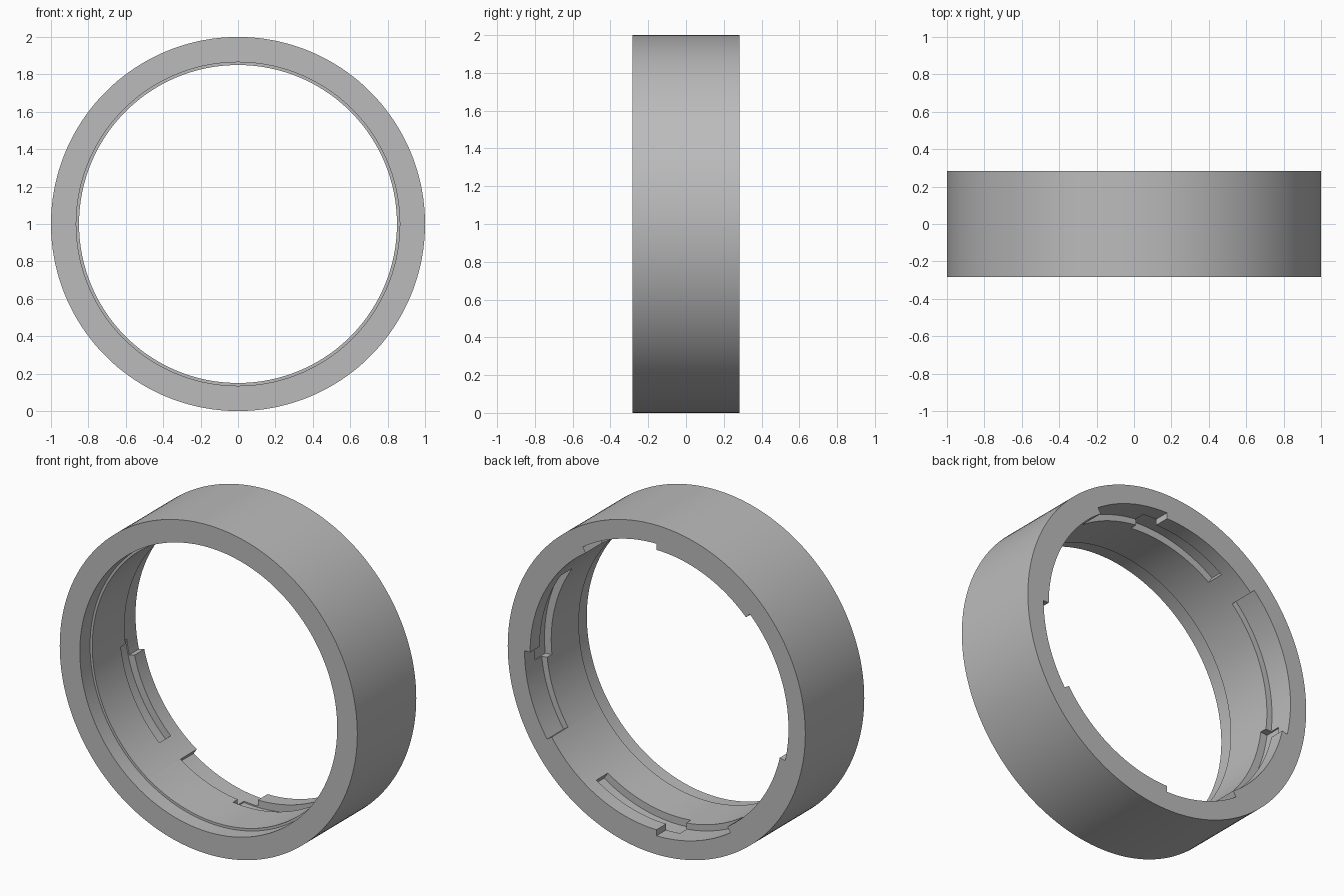
import bpy, bmesh
from math import radians, cos, sin

old = bpy.data.objects.get("Cube")
if old:
    bpy.data.objects.remove(old, do_unlink=True)

grey = bpy.data.materials.new("plain_grey")
grey.use_nodes = True
colour = (0.5, 0.5, 0.5, 1)
grey.diffuse_color = colour
grey.node_tree.nodes["Principled BSDF"].inputs["Base Color"].default_value = colour

HALF = 0.283     # half of the ring's width
BORE = 0.85
LIP = 0.19       # inner side of the locking lips


def sweep(name, profile, start=0, end=360, step=2):
    """Turn a closed (radius, y) profile about the ring's axis."""
    bm = bmesh.new()
    full = end - start == 360
    count = max(2, round((end - start) / step))
    rows = []
    for i in range(count if full else count + 1):
        a = radians(start + (end - start) * i / count)
        rows.append([bm.verts.new((r * cos(a), y, 1 + r * sin(a))) for r, y in profile])
    n = len(profile)
    for i in range(count):
        a, b = rows[i], rows[(i + 1) % len(rows)]
        for j in range(n):
            k = (j + 1) % n
            bm.faces.new((a[j], a[k], b[k], b[j]))
    if not full:
        bm.faces.new(rows[0])
        bm.faces.new(rows[-1])
    bmesh.ops.recalc_face_normals(bm, faces=bm.faces)
    mesh = bpy.data.meshes.new(name)
    bm.to_mesh(mesh)
    bm.free()
    mesh.materials.append(grey)
    obj = bpy.data.objects.new(name, mesh)
    bpy.context.collection.objects.link(obj)
    return obj


def box(inner, outer, front, back):
    return [(inner, front), (outer, front), (outer, back), (inner, back)]


# Ring body with a shallow counterbore at the front
ring = sweep("mount_ring", [
    (1, -HALF), (1, HALF), (BORE, HALF),
    (BORE, -0.185), (0.865, -0.185), (0.865, -HALF)])
bpy.context.view_layer.objects.active = ring
ring.select_set(True)


def cut(profile, start, end):
    cutter = sweep("slot_cutter", profile, start, end)
    cutter.hide_render = True
    mod = ring.modifiers.new("slot", 'BOOLEAN')
    mod.operation = 'DIFFERENCE'
    mod.solver = 'EXACT'
    mod.object = cutter
    bpy.ops.object.modifier_apply(modifier=mod.name)
    bpy.data.objects.remove(cutter, do_unlink=True)


# Bayonet slots: an entry notch open to the back, then a groove behind a lip
for lip_start, notch_width in ((0, 34), (90, 34), (193, 58), (270, 34)):
    cut(box(0.75, 0.887, 0.125, 0.4), lip_start - notch_width, lip_start)
    cut(box(0.76, 0.895, 0.08, LIP), lip_start - 6, lip_start + 33.5)

bpy.ops.object.shade_smooth_by_angle(angle=radians(30))
